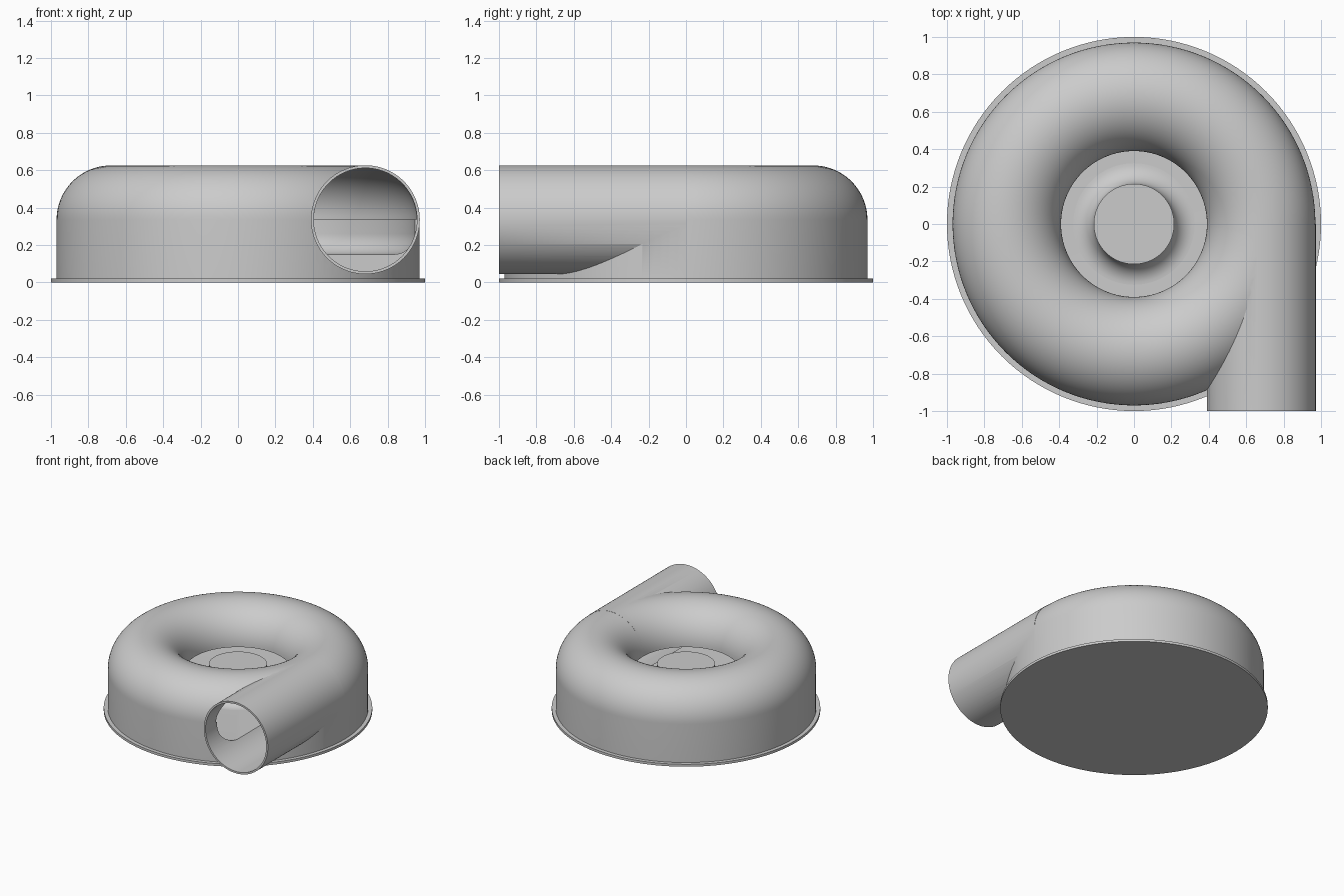
import bpy
import bmesh
from math import sin, cos, pi, radians
from mathutils import Matrix, Vector

if "Cube" in bpy.data.objects:
    bpy.data.objects.remove(bpy.data.objects["Cube"], do_unlink=True)

grey = bpy.data.materials.new("plain_grey")
grey.use_nodes = True
grey.diffuse_color = (0.6, 0.6, 0.6, 1)
grey.node_tree.nodes["Principled BSDF"].inputs["Base Color"].default_value = (0.6, 0.6, 0.6, 1)

RING = 0.68      # radius of the duct centre line
MID = 0.335      # height of the duct centre line
FLOOR = 0.15     # height of the inner floor
FILLET = 0.11


def add_object(name, bm):
    bmesh.ops.recalc_face_normals(bm, faces=bm.faces)
    mesh = bpy.data.meshes.new(name)
    bm.to_mesh(mesh)
    bm.free()
    mesh.materials.append(grey)
    obj = bpy.data.objects.new(name, mesh)
    bpy.context.collection.objects.link(obj)
    return obj


def arc(cx, cz, r, start, end, steps):
    angles = [radians(start + (end - start) * i / steps) for i in range(steps + 1)]
    return [(cx + r * cos(a), cz + r * sin(a)) for a in angles]


def lathe(name, profile, steps=128):
    bm = bmesh.new()
    verts = [bm.verts.new((r, 0, z)) for r, z in profile]
    edges = [bm.edges.new(pair) for pair in zip(verts, verts[1:])]
    bmesh.ops.spin(bm, geom=verts + edges, cent=(0, 0, 0), axis=(0, 0, 1),
                   angle=2 * pi, steps=steps, use_duplicate=False)
    bmesh.ops.remove_doubles(bm, verts=bm.verts, dist=0.0001)
    return add_object(name, bm)


def pipe_rod(name, radius, y0, y1):
    bm = bmesh.new()
    place = Matrix.Translation(Vector((RING + 0.001, (y0 + y1) / 2, MID)))
    bmesh.ops.create_cone(bm, cap_ends=True, segments=96, radius1=radius, radius2=radius,
                          depth=y1 - y0, matrix=place @ Matrix.Rotation(pi / 2, 4, 'X'))
    return add_object(name, bm)


def combine(target, tool, operation):
    mod = target.modifiers.new(operation.lower(), 'BOOLEAN')
    mod.object, mod.operation, mod.solver = tool, operation, 'EXACT'
    bpy.context.view_layer.objects.active = target
    bpy.ops.object.modifier_apply(modifier=mod.name)
    bpy.data.objects.remove(tool, do_unlink=True)


def smooth(obj):
    bpy.ops.object.select_all(action='DESELECT')
    obj.select_set(True)
    bpy.context.view_layer.objects.active = obj
    bpy.ops.object.shade_smooth_by_angle(angle=radians(30))


# Housing: flanged base, straight wall and half-round ring on top
housing = lathe("housing", [(0, 0), (1, 0), (1, 0.02), (0.97, 0.02)]
                + arc(RING, MID, 0.29, 0, 180, 40)
                + [(0.39, 0.32), (0, 0.32)])

# Outlet pipe running tangent to the ring
combine(housing, pipe_rod("outlet_pipe", 0.291, -1, 0), 'UNION')

# Hollow inside with a rounded floor edge
cavity = lathe("cavity", [(0, MID), (0.405, MID)]
               + arc(RING, MID, 0.275, 180, 0, 40)[1:]
               + [(0.945, MID)]
               + arc(0.945 - FILLET, FLOOR + FILLET, FILLET, 0, -90, 12)
               + [(0, FLOOR)])
combine(housing, cavity, 'DIFFERENCE')
combine(housing, pipe_rod("bore", 0.276, -1.1, 0), 'DIFFERENCE')
smooth(housing)

# Central hub flaring into the floor
hub = lathe("hub", [(0, 0.38), (0.215, 0.38)]
            + arc(0.215 + FILLET, FLOOR + FILLET, FILLET, 180, 270, 12)
            + [(0.215 + FILLET, FLOOR - 0.02), (0, FLOOR - 0.02)], 96)
smooth(hub)
